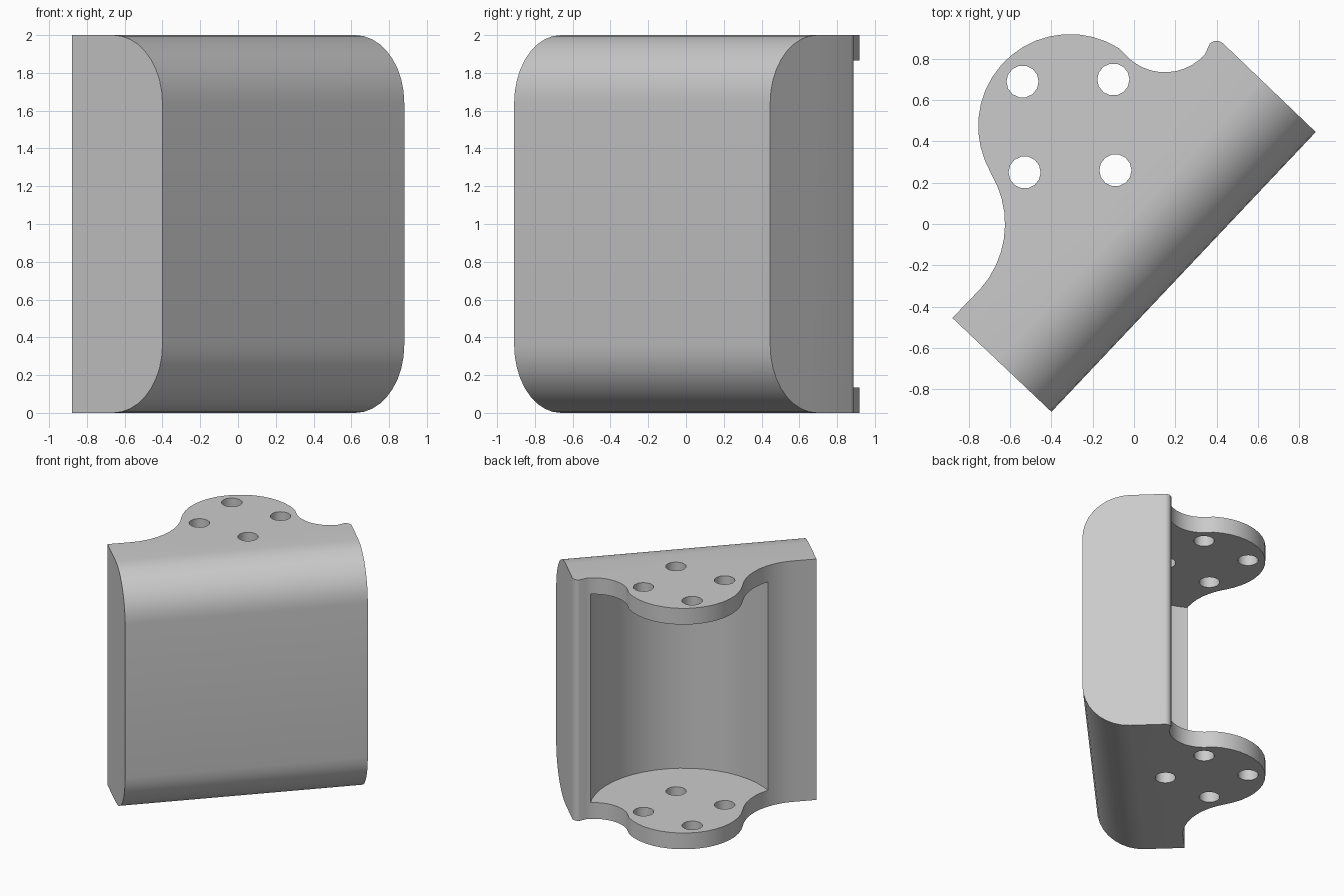
import bpy, bmesh, math
from mathutils import Vector

default = bpy.data.objects.get("Cube")
if default:
    bpy.data.objects.remove(default, do_unlink=True)

# One plain grey for the whole bracket
grey = bpy.data.materials.new("light grey")
grey.use_nodes = True
colour = (0.6, 0.6, 0.6, 1)
grey.diffuse_color = colour
grey.node_tree.nodes["Principled BSDF"].inputs["Base Color"].default_value = colour


def arc(cx, cy, radius, start, end, steps):
    """Points along an arc, angles in degrees."""
    angles = [math.radians(start + (end - start) * i / steps) for i in range(steps + 1)]
    return [(cx + radius * math.cos(a), cy + radius * math.sin(a)) for a in angles]


def prism(name, points, sweep):
    """Solid made by sweeping a closed outline along a vector."""
    bm = bmesh.new()
    face = bm.faces.new([bm.verts.new(p) for p in points])
    swept = bmesh.ops.extrude_face_region(bm, geom=[face])["geom"]
    moved = [g for g in swept if isinstance(g, bmesh.types.BMVert)]
    bmesh.ops.translate(bm, verts=moved, vec=sweep)
    bmesh.ops.recalc_face_normals(bm, faces=bm.faces)
    mesh = bpy.data.meshes.new(name)
    bm.to_mesh(mesh)
    bm.free()
    mesh.materials.append(grey)
    obj = bpy.data.objects.new(name, mesh)
    bpy.context.collection.objects.link(obj)
    return obj


def upright(name, outline, low, high):
    return prism(name, [(x, y, low) for x, y in outline], Vector((0, 0, high - low)))


def combine(target, tool, operation):
    """Apply a boolean and discard the helper."""
    tool.hide_render = True
    mod = target.modifiers.new("cut", "BOOLEAN")
    mod.operation = operation
    mod.solver = "EXACT"
    mod.object = tool
    bpy.context.view_layer.objects.active = target
    bpy.ops.object.modifier_apply(modifier=mod.name)
    bpy.data.objects.remove(tool, do_unlink=True)


# Diagonal frame: along the long front face, and back from it
corner_a, corner_b = Vector((-0.4, -0.91, 0)), Vector((0.88, 0.445, 0))
along = (corner_b - corner_a).normalized()
back = Vector((-along.y, along.x, 0))
height = 2.0

# Plan outline: block, rounded lip, concave sides and round flange
front = [tuple((c - back * 0.1).xy) for c in (corner_a, corner_b)]
outline = (front
           + arc(0.4, 0.84, 0.047, 45, 135, 6)
           + arc(0.15, 0.995, 0.26, 318, 228.5, 10)
           + arc(-0.31, 0.475, 0.445, 48.5, 211, 18)[1:-1]
           + arc(-1.1, 0, 0.475, 31, -41, 9)
           + [(-0.88, -0.455)])
bracket = upright("bracket_body", outline, -0.1, height + 0.1)

# Rounded top and bottom front edges
r = 0.36
profile = (arc(r, r, r, 270, 180, 9) + arc(r, height - r, r, 180, 90, 9)
           + [(2, height), (2, 0)])
start = corner_a - along
section = [start + back * d + Vector((0, 0, z)) for d, z in profile]
combine(bracket, prism("rounding_tool", section, along * 4), "INTERSECT")

# Cylindrical hollow between the two flanges
hollow = arc(-0.31, 0.473, 0.708, 0, 360, 48)[:-1]
combine(bracket, upright("hollow_tool", hollow, 0.135, height - 0.135), "DIFFERENCE")

# Four bolt holes through both flanges
for x, y in ((-0.54, 0.69), (-0.1, 0.7), (-0.53, 0.25), (-0.09, 0.26)):
    hole = arc(x, y, 0.078, 0, 360, 14)[:-1]
    combine(bracket, upright("hole_tool", hole, -0.2, height + 0.2), "DIFFERENCE")

bpy.ops.object.select_all(action="DESELECT")
bracket.select_set(True)
bpy.context.view_layer.objects.active = bracket
bpy.ops.object.shade_smooth_by_angle(angle=math.radians(35))
